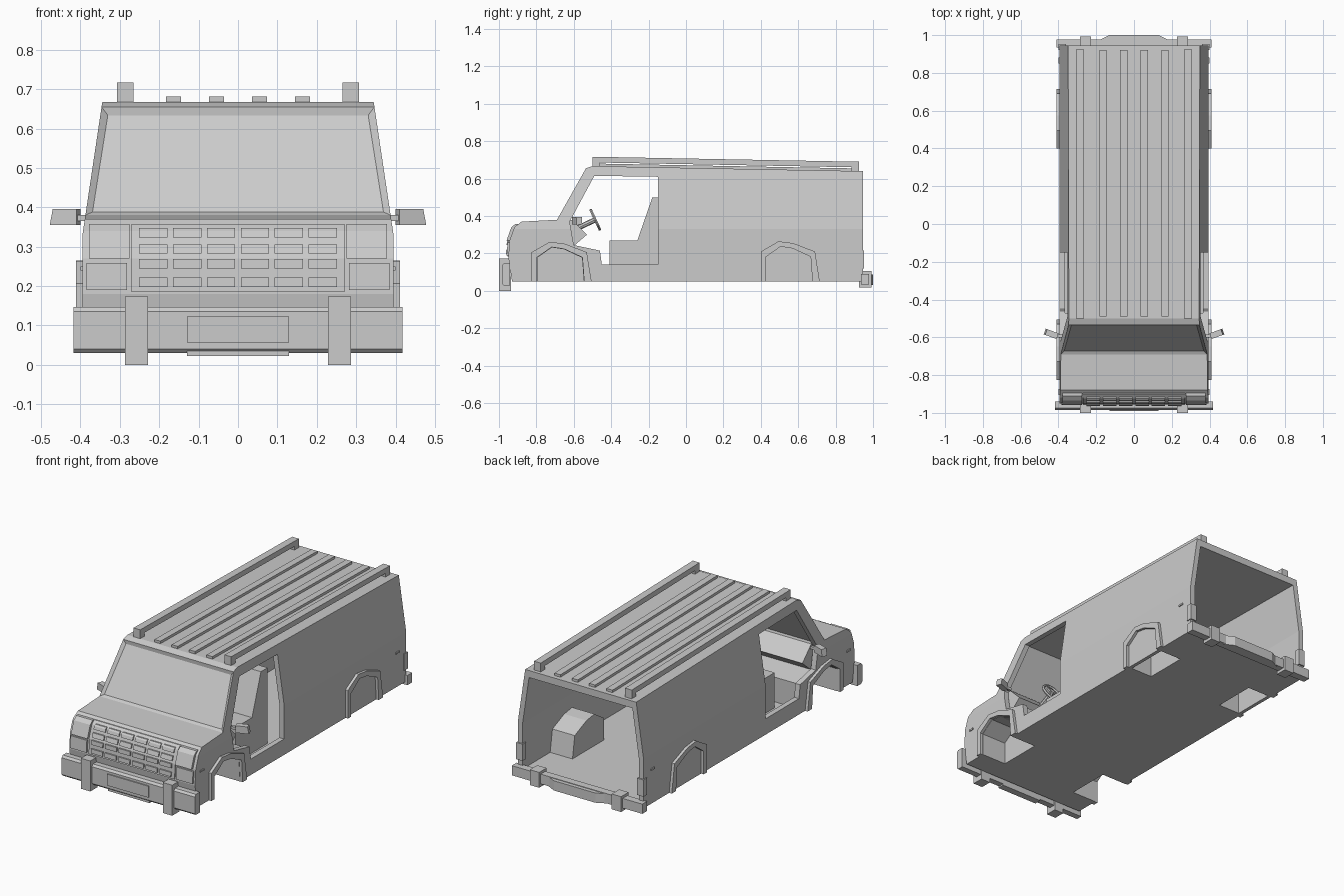
import bpy, bmesh, math
from mathutils import Vector, Matrix

cube = bpy.data.objects.get("Cube")
if cube:
    bpy.data.objects.remove(cube, do_unlink=True)

grey = bpy.data.materials.new("plain_grey")
grey.use_nodes = True
grey.diffuse_color = (0.6, 0.6, 0.6, 1)
grey.node_tree.nodes["Principled BSDF"].inputs["Base Color"].default_value = (0.6, 0.6, 0.6, 1)

BELT = 0.33


def half_width(z):
    """Half width of the body: upright below the belt line, leaning in above."""
    return 0.395 - 0.05 * max(0, z - BELT) / 0.335


def finish(name, bm):
    bmesh.ops.recalc_face_normals(bm, faces=bm.faces)
    mesh = bpy.data.meshes.new(name)
    bm.to_mesh(mesh)
    bm.free()
    mesh.materials.append(grey)
    obj = bpy.data.objects.new(name, mesh)
    bpy.context.collection.objects.link(obj)
    return obj


def prism_bm(profile, x0, x1):
    """Extrude a (y, z) side profile from x0 to x1."""
    bm = bmesh.new()
    face = bm.faces.new([bm.verts.new((x0, y, z)) for y, z in profile])
    ext = bmesh.ops.extrude_face_region(bm, geom=[face])
    verts = [v for v in ext["geom"] if isinstance(v, bmesh.types.BMVert)]
    bmesh.ops.translate(bm, verts=verts, vec=(x1 - x0, 0, 0))
    return bm


def prism(name, profile, x0, x1):
    return finish(name, prism_bm(profile, x0, x1))


def hull_bm(profile, wall=0.0):
    """Side profile as wide as the body, less a wall thickness."""
    bm = prism_bm(profile, -1, 1)
    bmesh.ops.bisect_plane(bm, geom=bm.verts[:] + bm.edges[:] + bm.faces[:],
                           plane_co=(0, 0, BELT), plane_no=(0, 0, 1))
    for v in bm.verts:
        v.co.x = math.copysign(half_width(v.co.z) - wall, v.co.x)
    bmesh.ops.recalc_face_normals(bm, faces=bm.faces)
    return bm


def box(name, xs, ys, zs):
    (y0, y1), (z0, z1) = ys, zs
    return prism(name, [(y0, z0), (y1, z0), (y1, z1), (y0, z1)], *xs)


def cut(obj, *cutters):
    """Subtract the cutters and remove them."""
    bpy.context.view_layer.objects.active = obj
    for c in cutters:
        mod = obj.modifiers.new("cut", "BOOLEAN")
        mod.operation, mod.solver, mod.object = "DIFFERENCE", "EXACT", c
        bpy.ops.object.modifier_apply(modifier=mod.name)
        bpy.data.objects.remove(c, do_unlink=True)


def both(make):
    """Call make(side name, sign) for each side."""
    for side, s in (("left", 1), ("right", -1)):
        make(side, s)


def span(s, a, b):
    return tuple(sorted((s * a, s * b)))


# Body shell with inset windscreen
NOSE = [(-0.93, 0.05), (-0.95, 0.18), (-0.943, 0.27), (-0.918, 0.34), (-0.88, 0.37)]
bm = hull_bm(NOSE + [(-0.69, 0.38), (-0.535, 0.655), (-0.5, 0.667), (0.945, 0.64), (0.945, 0.05)])
screen = [f for f in bm.faces if f.normal.y < -0.7 and 0.45 < f.calc_center_median().z < 0.6]
bmesh.ops.inset_region(bm, faces=screen, thickness=0.024, depth=-0.012)
body = finish("body_shell", bm)

# Hollow cabin, open at the back, and the door openings
cabin = finish("cabin_cutter", hull_bm(
    [(-0.47, 0.07), (1.1, 0.07), (1.1, 0.598), (-0.5, 0.62), (-0.635, 0.38),
     (-0.61, 0.24), (-0.47, 0.21)], 0.03))
doors = prism("door_cutter", [(-0.45, 0.14), (-0.15, 0.14), (-0.15, 0.61), (-0.49, 0.615),
                              (-0.622, 0.37), (-0.6, 0.245), (-0.46, 0.215)], -0.6, 0.6)
cut(body, cabin, doors)


def arch(y0, y1, top, inset=0.0, base=0.05):
    """Angular wheel arch outline."""
    a, b, t = y0 + inset, y1 - inset, top - inset
    n = b - a
    return [(a, base), (a, t - 0.055), (a + 0.3 * n, t), (a + 0.55 * n, t - 0.01),
            (b - 0.08 * n, t - 0.055), (b, base)]


FRONT, REAR = (-0.825, -0.505, 0.262), (0.4, 0.715, 0.265)


# Wheel openings, inner rear wells and flares
def wheel_area(side, s):
    cut(body, prism("wheel_cutter", arch(*FRONT, 0.03, -0.1), *span(s, 0.24, 0.6)))
    pocket = arch(*REAR, 0.03, -0.1)
    cut(body, prism("pocket_cutter", pocket, *span(s, 0.24, 0.375)))
    well = prism(f"rear_wheel_well_{side}", arch(*REAR, 0.015, 0.055), *span(s, 0.225, 0.385))
    cut(well, prism("well_cutter", pocket, *span(s, 0.24, 0.375)))
    for name, dims in (("front", FRONT), ("rear", REAR)):
        flare = prism(f"{name}_flare_{side}", arch(*dims), *span(s, 0.38, 0.411))
        cut(flare, prism("flare_cutter", arch(*dims, 0.028, -0.1), *span(s, 0.3, 0.5)))


both(wheel_area)


# Nose panels follow the slope of the front
def nose_y(z):
    for (ya, za), (yb, zb) in zip(NOSE, NOSE[1:]):
        if z <= zb:
            return ya + (yb - ya) * (z - za) / (zb - za)
    return NOSE[-1][0]


def nose_panel(name, xs, z0, z1, depth):
    zs = [z0] + [z for _, z in NOSE if z0 < z < z1] + [z1]
    outer = [(nose_y(z) - depth, z) for z in zs]
    inner = [(nose_y(z) + 0.02, z) for z in reversed(zs)]
    return prism(name, outer + inner, *xs)


nose_panel("grille_panel", (-0.27, 0.27), 0.185, 0.358, 0.006)
for r, z in enumerate((0.209, 0.256, 0.294, 0.335)):
    for c in range(6):
        x = (c - 2.5) * 0.086
        nose_panel(f"grille_block_{r}_{c}", (x - 0.036, x + 0.036), z - 0.012, z + 0.012, 0.014)


# Lamps, side markers, mirrors and seats
def fittings(side, s):
    nose_panel(f"headlamp_{side}", span(s, 0.275, 0.378), 0.27, 0.358, 0.016)
    nose_panel(f"indicator_{side}", span(s, 0.282, 0.385), 0.19, 0.258, 0.01)
    box(f"tail_lamp_{side}", span(s, 0.36, 0.4), (0.92, 0.953), (0.12, 0.215))
    for end, y in (("front", -0.89), ("rear", 0.865)):
        box(f"{end}_marker_{side}", span(s, 0.38, 0.4), (y - 0.016, y + 0.016), (0.24, 0.25))
    box(f"mirror_arm_{side}", span(s, 0.37, 0.42), (-0.6, -0.585), (0.365, 0.38))
    mirror = box(f"mirror_{side}", span(s, -0.032, 0.032), (-0.016, 0.016), (-0.02, 0.02))
    for v in mirror.data.vertices:
        if v.co.z < 0 and v.co.x * s > 0:
            v.co.x += s * 0.008
    mirror.location = (s * 0.435, -0.583, 0.375)
    mirror.rotation_euler.z = s * math.radians(20)
    prism(f"seat_{side}", [(-0.41, 0.065), (-0.41, 0.27), (-0.26, 0.27), (-0.18, 0.5),
                           (-0.12, 0.5), (-0.12, 0.065)], *span(s, 0.05, 0.27))


both(fittings)

# Dashboard
prism("dashboard", [(-0.645, 0.24), (-0.6, 0.24), (-0.53, 0.3), (-0.61, 0.38), (-0.645, 0.38)],
      -0.36, 0.36)

# Steering wheel and column
axis = Vector((0, 0.9, 0.42)).normalized()
turn = axis.to_track_quat("Z", "Y").to_matrix().to_4x4()
hub = Vector((0.17, -0.485, 0.38))
bpy.ops.mesh.primitive_torus_add(major_radius=0.056, minor_radius=0.008,
                                 major_segments=12, minor_segments=6)
wheel = bpy.context.object
wheel.name = "steering_wheel"
wheel.data.materials.append(grey)
wheel.matrix_world = Matrix.Translation(hub) @ turn
bm = bmesh.new()
bmesh.ops.create_cone(bm, cap_ends=True, segments=8, radius1=0.014, radius2=0.014, depth=0.12,
                      matrix=Matrix.Translation(hub - axis * 0.06) @ turn)
for a in (0, 120, 240):
    spoke = turn @ Matrix.Rotation(math.radians(a), 4, "Z")
    bmesh.ops.create_cube(bm, size=1, matrix=Matrix.Translation(hub) @ spoke
                          @ Matrix.Translation((0.027, 0, 0)) @ Matrix.Diagonal((0.054, 0.012, 0.008, 1)))
finish("steering_column", bm)


# Roof ribs and rails follow the gentle roof slope
def roof_z(y):
    return 0.667 - 0.0187 * (y + 0.5)


def roof_bar(name, x, width, y0, y1, low, high):
    prism(name, [(y0, roof_z(y0) + low), (y1, roof_z(y1) + low),
                 (y1, roof_z(y1) + high), (y0, roof_z(y0) + high)], x - width / 2, x + width / 2)


for i in range(4):
    roof_bar(f"roof_rib_{i}", (i - 1.5) * 0.109, 0.038, -0.49, 0.92, -0.01, 0.014)


def roof_rail(side, s):
    roof_bar(f"roof_rail_{side}", s * 0.286, 0.042, -0.5, 0.925, 0.02, 0.05)
    for end, y in (("front", -0.5), ("rear", 0.885)):
        roof_bar(f"{end}_rail_foot_{side}", s * 0.286, 0.042, y, y + 0.04, -0.01, 0.03)


both(roof_rail)

# Bumpers, guards and plates
prism("front_bumper", [(-0.975, 0.03), (-0.985, 0.04), (-0.985, 0.135), (-0.975, 0.147),
                       (-0.94, 0.147), (-0.94, 0.03)], -0.418, 0.418)
box("front_plate", (-0.13, 0.13), (-0.991, -0.97), (0.057, 0.122))
box("front_step", (-0.13, 0.13), (-0.98, -0.94), (0.022, 0.04))
box("rear_bumper", (-0.41, 0.41), (0.935, 0.978), (0.035, 0.09))
prism_y = [(-0.19, 0.97), (-0.13, 1.0), (0.13, 1.0), (0.19, 0.97)]
bm = bmesh.new()
step = bm.faces.new([bm.verts.new((x, y, 0.032)) for x, y in prism_y])
top = bmesh.ops.extrude_face_region(bm, geom=[step])["geom"]
bmesh.ops.translate(bm, verts=[v for v in top if isinstance(v, bmesh.types.BMVert)], vec=(0, 0, 0.055))
finish("rear_step", bm)


def guards(side, s):
    box(f"front_guard_{side}", span(s, 0.228, 0.287), (-1.0, -0.935), (0, 0.173))
    box(f"rear_guard_{side}", span(s, 0.228, 0.287), (0.925, 0.992), (0.018, 0.105))


both(guards)
